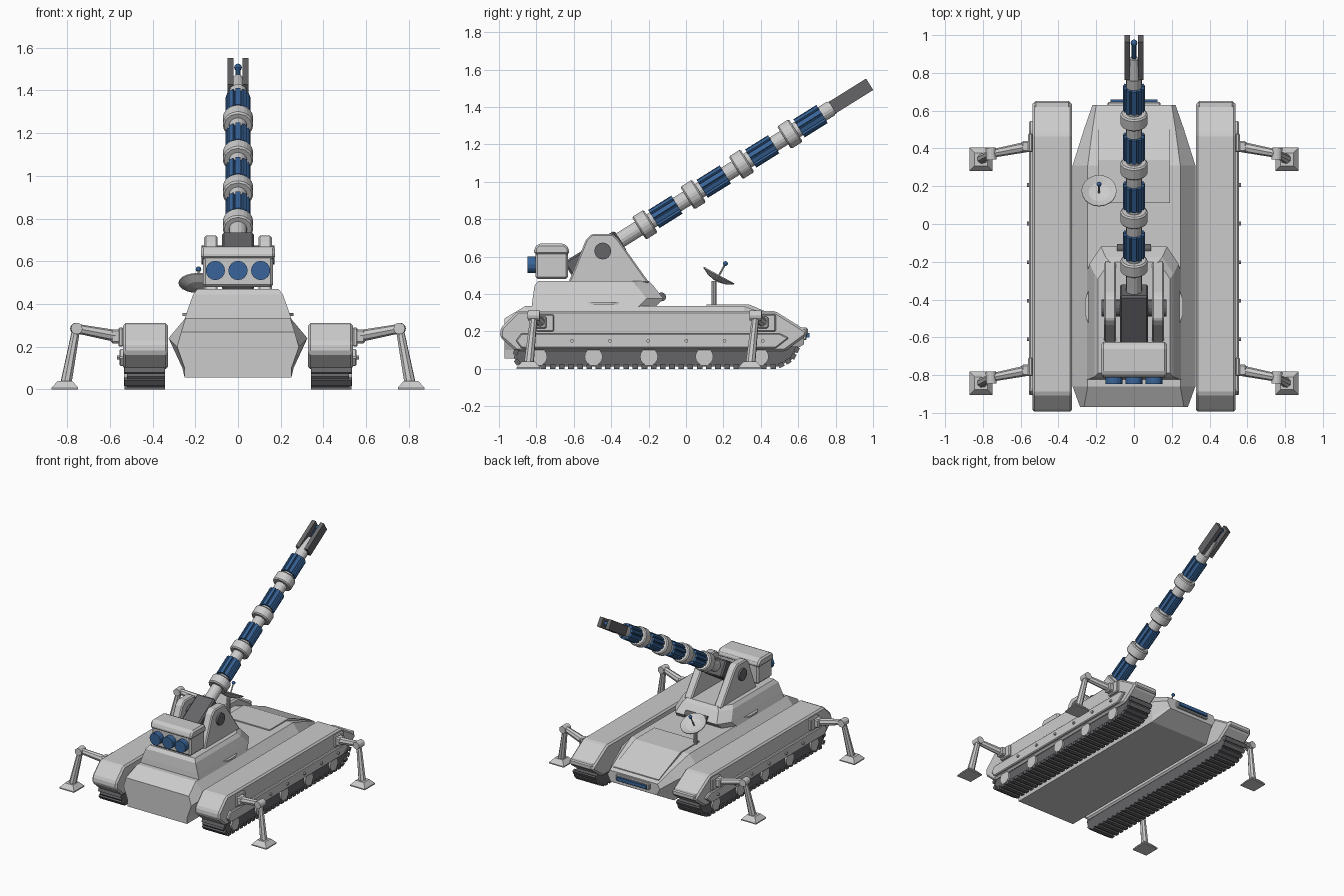
import bpy, bmesh, math
from mathutils import Vector, Matrix

if "Cube" in bpy.data.objects:
    bpy.data.objects.remove(bpy.data.objects["Cube"])

def material(name, rgb):
    m = bpy.data.materials.new(name)
    m.diffuse_color = (*rgb, 1)
    m.use_nodes = True
    m.node_tree.nodes["Principled BSDF"].inputs["Base Color"].default_value = m.diffuse_color
    return m

BLUE = material("blue", (0.04, 0.13, 0.32))
DARK = material("dark_grey", (0.13, 0.13, 0.14))

def finish(name, bm, mat=None, mirror=False, bevel=0):
    bmesh.ops.recalc_face_normals(bm, faces=bm.faces)
    me = bpy.data.meshes.new(name)
    bm.to_mesh(me)
    bm.free()
    ob = bpy.data.objects.new(name, me)
    bpy.context.collection.objects.link(ob)
    if mat:
        me.materials.append(mat)
    if bevel:
        b = ob.modifiers.new("bevel", 'BEVEL')
        b.width, b.segments, b.angle_limit = bevel, 1, math.radians(25)
    if mirror:
        ob.modifiers.new("mirror", 'MIRROR').use_mirror_merge = False
    return ob

def add_loft(bm, rings):
    vs = [[bm.verts.new(p) for p in r] for r in rings]
    n = len(vs[0])
    for a, b in zip(vs, vs[1:]):
        for i in range(n):
            bm.faces.new((a[i], a[(i + 1) % n], b[(i + 1) % n], b[i]))
    bm.faces.new(vs[0])
    bm.faces.new(vs[-1][::-1])

def prism(name, x0, x1, profile, **kw):
    bm = bmesh.new()
    add_loft(bm, [[(x, y, z) for y, z in profile] for x in (x0, x1)])
    return finish(name, bm, **kw)

def add_box(bm, c, s, mat=Matrix()):
    bmesh.ops.create_cube(bm, size=1, matrix=mat @ Matrix.Translation(c) @ Matrix.Diagonal((*s, 1)))

def box(name, c, s, frame=Matrix(), **kw):
    bm = bmesh.new()
    add_box(bm, c, s, frame)
    return finish(name, bm, **kw)

def add_rod(bm, p, q, r1, r2=None, seg=16):
    p, q = Vector(p), Vector(q)
    m = Matrix.Translation((p + q) / 2) @ (q - p).to_track_quat('Z', 'Y').to_matrix().to_4x4()
    bmesh.ops.create_cone(bm, cap_ends=True, segments=seg, radius1=r1,
                          radius2=r1 if r2 is None else r2, depth=(q - p).length, matrix=m)

def rod(name, p, q, r1, r2=None, seg=16, **kw):
    bm = bmesh.new()
    add_rod(bm, p, q, r1, r2, seg)
    return finish(name, bm, **kw)

def ball(name, c, r, **kw):
    bm = bmesh.new()
    bmesh.ops.create_uvsphere(bm, u_segments=12, v_segments=8, radius=r, matrix=Matrix.Translation(c))
    return finish(name, bm, **kw)

# Central hull: cross-sections lofted front to back (y, then half outline x, z)
sections = [(-0.97, [(.25, .055), (.25, .10), (.285, .20), (.265, .27)]),
            (-0.86, [(.25, .055), (.26, .10), (.325, .24), (.245, .335)]),
            (0.31, [(.25, .055), (.26, .10), (.325, .24), (.245, .335)]),
            (0.50, [(.25, .055), (.25, .10), (.265, .21), (.22, .268)]),
            (0.63, [(.19, .13), (.20, .14), (.22, .18), (.20, .215)])]
bm = bmesh.new()
add_loft(bm, [[(x, y, z) for x, z in h] + [(-x, y, z) for x, z in h[::-1]] for y, h in sections])
finish("hull", bm)
prism("rear_deck_panel", -.19, .19, [(.11, .33), (.11, .343), (.34, .343), (.60, .234), (.60, .21), (.32, .32)])
box("rear_light_housing", (0, .63, .18), (.28, .03, .05), bevel=.005)
box("rear_light", (0, .645, .18), (.25, .03, .025), mat=BLUE)

# Track fenders with side skirts, bolts and rear lamp blocks
prism("fender", .328, .538, [(-.995, .17), (-.99, .22), (-.90, .31), (.475, .31), (.60, .232), (.65, .20),
      (.64, .175), (.53, .095), (-.91, .095)], mirror=True, bevel=.012)
prism("side_skirt", .53, .555, [(-.88, .11), (-.91, .15), (-.88, .19), (.50, .19), (.55, .165), (.48, .11)],
      mirror=True, bevel=.006)
box("fender_rear_block", (.433, .625, .20), (.19, .055, .04), mirror=True, bevel=.008)
bm = bmesh.new()
for i in range(6):
    y = -.61 + .204 * i
    add_rod(bm, (.55, y, .15), (.567, y, .15), .01, seg=8)
finish("skirt_bolts", bm, mirror=True)

# Tracks with treads and road wheels
path = [(-.90, .12), (-.92, .06), (-.885, .012), (.49, .012), (.565, .05), (.60, .12)]
prism("track", .342, .52, path, mat=DARK, mirror=True)
bm = bmesh.new()
for (y0, z0), (y1, z1) in zip(path, path[1:]):
    a, d = math.atan2(z1 - z0, y1 - y0), math.hypot(y1 - y0, z1 - z0)
    n = max(1, round(d / .05))
    for k in range(n):
        t = (k + .5) / n
        m = Matrix.Translation((.436, y0 + (y1 - y0) * t, z0 + (z1 - z0) * t)) @ Matrix.Rotation(a, 4, 'X')
        add_box(bm, (0, 0, 0), (.19, .03, .024), m)
finish("track_treads", bm, mat=DARK, mirror=True)
bm = bmesh.new()
for i in range(5):
    y = -.79 + .296 * i
    add_rod(bm, (.50, y, .065), (.533, y, .065), .048)
finish("road_wheels", bm, mirror=True)

# Stabiliser legs, one pair at each end
for end, dy in (("rear", 0), ("front", -1.185)):
    box(f"{end}_leg_plate", (.548, .43 + dy, .245), (.024, .10, .09), mirror=True, bevel=.006)
    box(f"{end}_leg_mount", (.572, .41 + dy, .248), (.045, .06, .065), mirror=True, bevel=.008)
    knee = (.757, .372 + dy, .285)
    rod(f"{end}_leg_arm", (.57, .408 + dy, .25), knee, .028, .022, 8, mirror=True)
    rod(f"{end}_leg_knee", (.755, .34 + dy, .285), (.759, .404 + dy, .285), .027, seg=12, mirror=True)
    rod(f"{end}_leg_shin", knee, (.805, .345 + dy, .03), .019, .027, 8, mirror=True)
    bm = bmesh.new()
    add_loft(bm, [[(.81 + sx * r, .342 + dy + sy * r, z) for sx, sy in ((-1, -1), (1, -1), (1, 1), (-1, 1))]
                  for r, z in ((.062, 0), (.062, .008), (.034, .04))])
    finish(f"{end}_leg_foot", bm, mirror=True)

# Turret base
bm = bmesh.new()
add_loft(bm, [[(sx * x, y, z) for sx, x, y in ((-1, w, y0), (1, w, y0), (1, w, y1 - .09), (1, w - .06, y1),
               (-1, w - .06, y1), (-1, w, y1 - .09))]
              for z, w, y0, y1 in ((.33, .25, -.825, -.165), (.375, .235, -.82, -.12),
                                   (.445, .21, -.81, -.175), (.47, .19, -.79, -.20))])
finish("turret_base", bm)
rod("turret_front_roller", (-.09, -.13, .385), (.09, -.13, .385), .024, seg=12, mat=DARK)
bm = bmesh.new()
add_loft(bm, [[(.235, -.54, z), (.235, -.34, z), (.26, -.40, z), (.26, -.48, z)] for z in (.345, .358)])
finish("turret_side_step", bm, mirror=True)

# Gun cradle
prism("cradle_cheek", .095, .158, [(-.63, .46), (-.60, .53), (-.535, .69), (-.505, .72), (-.39, .72),
      (-.36, .69), (-.225, .50), (-.195, .46)], mirror=True, bevel=.008)
rod("trunnion", (-.172, -.445, .63), (.172, -.445, .63), .045, mat=DARK)

# Rear power housing with three blue discs
box("power_housing", (0, -.718, .57), (.33, .175, .18), bevel=.012)
prism("power_housing_lid", -.174, .174, [(-.812, .61), (-.812, .645), (-.79, .67), (-.65, .67), (-.625, .645),
      (-.625, .61)], bevel=.012)
bm = bmesh.new()
for x in (-.106, 0, .106):
    add_rod(bm, (x, -.80, .557), (x, -.848, .557), .045)
finish("power_discs", bm, mat=BLUE)

# Gun: local y runs along the barrel from the trunnion
GUN = Matrix.Translation((0, -.445, .63)) @ Matrix.Rotation(math.radians(32), 4, 'X')
def at(t):
    return GUN @ Vector((0, t, 0))

box("breech", (0, -.05, -.005), (.15, .32, .13), GUN, bevel=.01, mat=DARK)
rod("barrel", at(.05), at(1.44), .042)
rod("barrel_tip", at(1.43), at(1.56), .04, .022)
rod("muzzle_rod", at(1.5), at(1.655), .012, seg=8, mat=BLUE)
ball("muzzle_tip", at(1.655), .018, mat=BLUE)
box("muzzle_prong", (.035, 1.565, 0), (.03, .235, .072), GUN, mirror=True, mat=DARK)
for i in range(4):
    c = .265 + .305 * i
    rod(f"barrel_ring_{i + 1}", at(c - .037), at(c + .037), .073, seg=12, bevel=.008)
    bm = bmesh.new()
    for k in range(10):
        m = GUN @ Matrix.Rotation(k * math.tau / 10, 4, 'Y')
        add_box(bm, (0, c + .13, .044), (.024, .145, .026), m)
    add_rod(bm, at(c + .06), at(c + .2), .046)
    finish(f"barrel_coil_{i + 1}", bm, mat=BLUE)

# Dish antenna
C, N = Vector((-.185, .163, .475)), Vector((0, .48, .877))
rod("dish_post", (-.185, .15, .33), (-.185, .15, .47), .013, seg=10)
bm = bmesh.new()
frame = Matrix.Translation(C) @ N.to_track_quat('Z', 'Y').to_matrix().to_4x4()
ringpts = lambda r, z: [frame @ Vector((r * math.cos(k * math.tau / 20), r * math.sin(k * math.tau / 20), z))
                        for k in range(20)]
add_loft(bm, [ringpts(.012, .006), ringpts(.055, .012), ringpts(.093, .03), ringpts(.093, .024),
              ringpts(.055, .003), ringpts(.015, -.006)])
finish("dish", bm)
rod("dish_feed", C, C + N * .095, .005, seg=8)
ball("dish_feed_tip", C + N * .1, .013, mat=BLUE)
